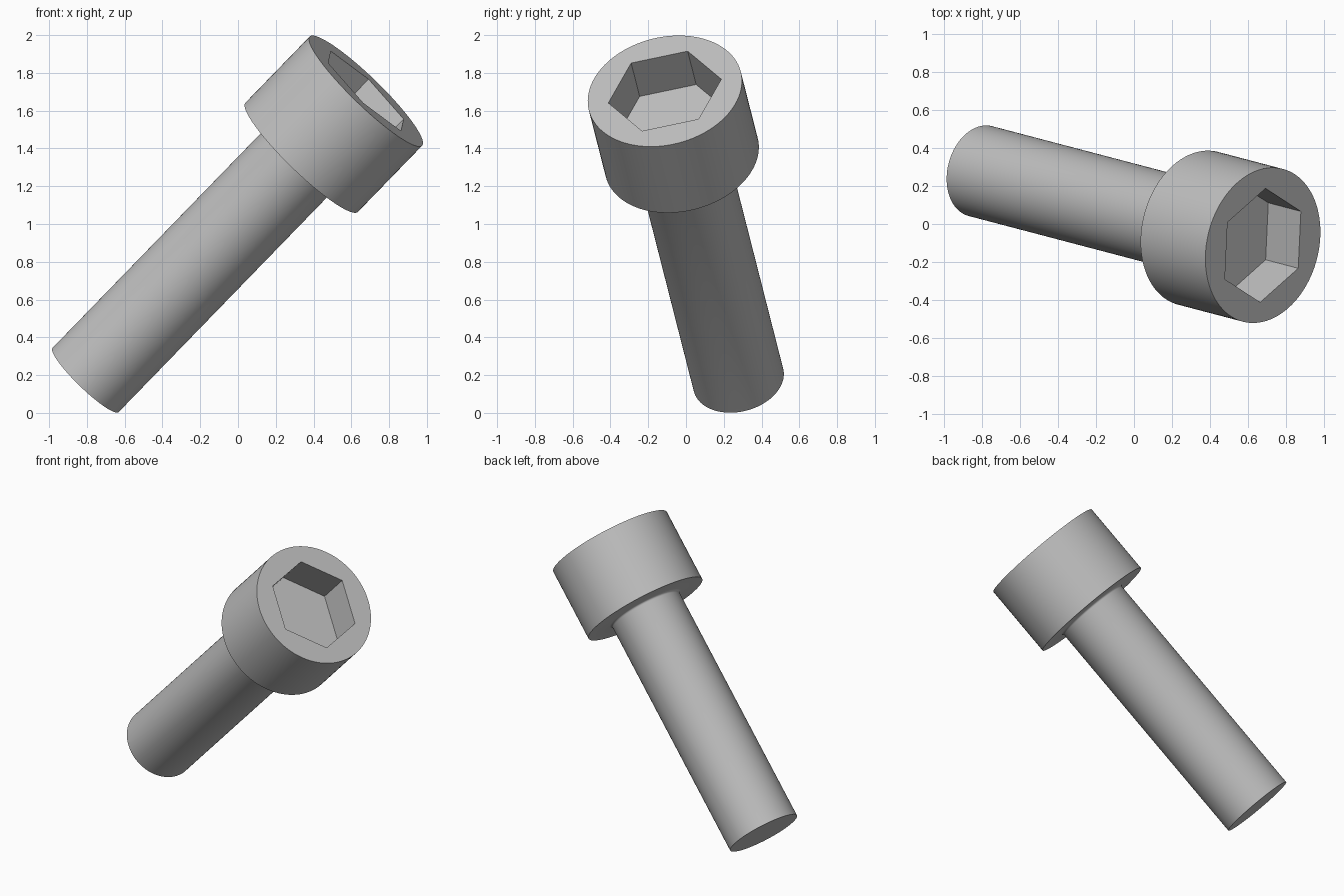
import bpy, bmesh, math
from mathutils import Vector, Matrix

SEGMENTS = 96
SHAFT_R, HEAD_R = 0.244, 0.415
LENGTH, HEAD_H = 2.167, 0.497
HEX_R, HEX_DEPTH = 0.306, 0.25
FILLET = 0.015

cube = bpy.data.objects.get("Cube")
if cube:
    bpy.data.objects.remove(cube, do_unlink=True)

steel = bpy.data.materials.new("grey steel")
steel.use_nodes = True
colour = (0.52, 0.52, 0.52, 1)
steel.diffuse_color = colour
steel.node_tree.nodes["Principled BSDF"].inputs["Base Color"].default_value = colour


def add_object(name, bm):
    bmesh.ops.recalc_face_normals(bm, faces=bm.faces)
    mesh = bpy.data.meshes.new(name)
    bm.to_mesh(mesh)
    bm.free()
    mesh.materials.append(steel)
    obj = bpy.data.objects.new(name, mesh)
    bpy.context.collection.objects.link(obj)
    return obj


def lathe(name, profile, sides):
    """Closed solid of revolution about z from (radius, height) points."""
    bm = bmesh.new()
    rings = [[bm.verts.new((r * math.cos(a), r * math.sin(a), z))
              for a in (math.tau * i / sides for i in range(sides))]
             for r, z in profile]
    for low, high in zip(rings, rings[1:]):
        for i in range(sides):
            j = (i + 1) % sides
            bm.faces.new((low[i], low[j], high[j], high[i]))
    bm.faces.new(rings[0])
    bm.faces.new(rings[-1])
    return add_object(name, bm)


# Shaft, small neck fillet and cylindrical head
neck = LENGTH - HEAD_H
profile = [(SHAFT_R, 0)]
for k in range(5):
    a = math.pi / 2 * k / 4
    profile.append((SHAFT_R + FILLET * (1 - math.cos(a)),
                    neck - FILLET * (1 - math.sin(a))))
profile += [(HEAD_R, neck), (HEAD_R, LENGTH)]
bolt = lathe("socket_head_bolt", profile, SEGMENTS)

# Hexagonal socket cut into the head
cutter = lathe("socket_cutter", [(HEX_R, LENGTH - HEX_DEPTH), (HEX_R, LENGTH + 0.1)], 6)
cutter.hide_render = True
cut = bolt.modifiers.new("socket", 'BOOLEAN')
cut.operation = 'DIFFERENCE'
cut.solver = 'EXACT'
cut.object = cutter
bpy.ops.object.select_all(action='DESELECT')
bpy.context.view_layer.objects.active = bolt
bolt.select_set(True)
bpy.ops.object.modifier_apply(modifier=cut.name)
bpy.data.objects.remove(cutter, do_unlink=True)
bpy.ops.object.shade_smooth_by_angle(angle=math.radians(30))

# Tilt the bolt along its axis, with a hexagon corner along the local x
axis = Vector((0.685, -0.18, 0.706)).normalized()
corner = Vector((-0.014, -0.3, -0.063))
corner = (corner - axis * corner.dot(axis)).normalized()
side = axis.cross(corner)
turn = Matrix((corner, side, axis)).transposed().to_4x4()
bolt.matrix_world = Matrix.Translation((-0.807, 0.278, 0.174)) @ turn
